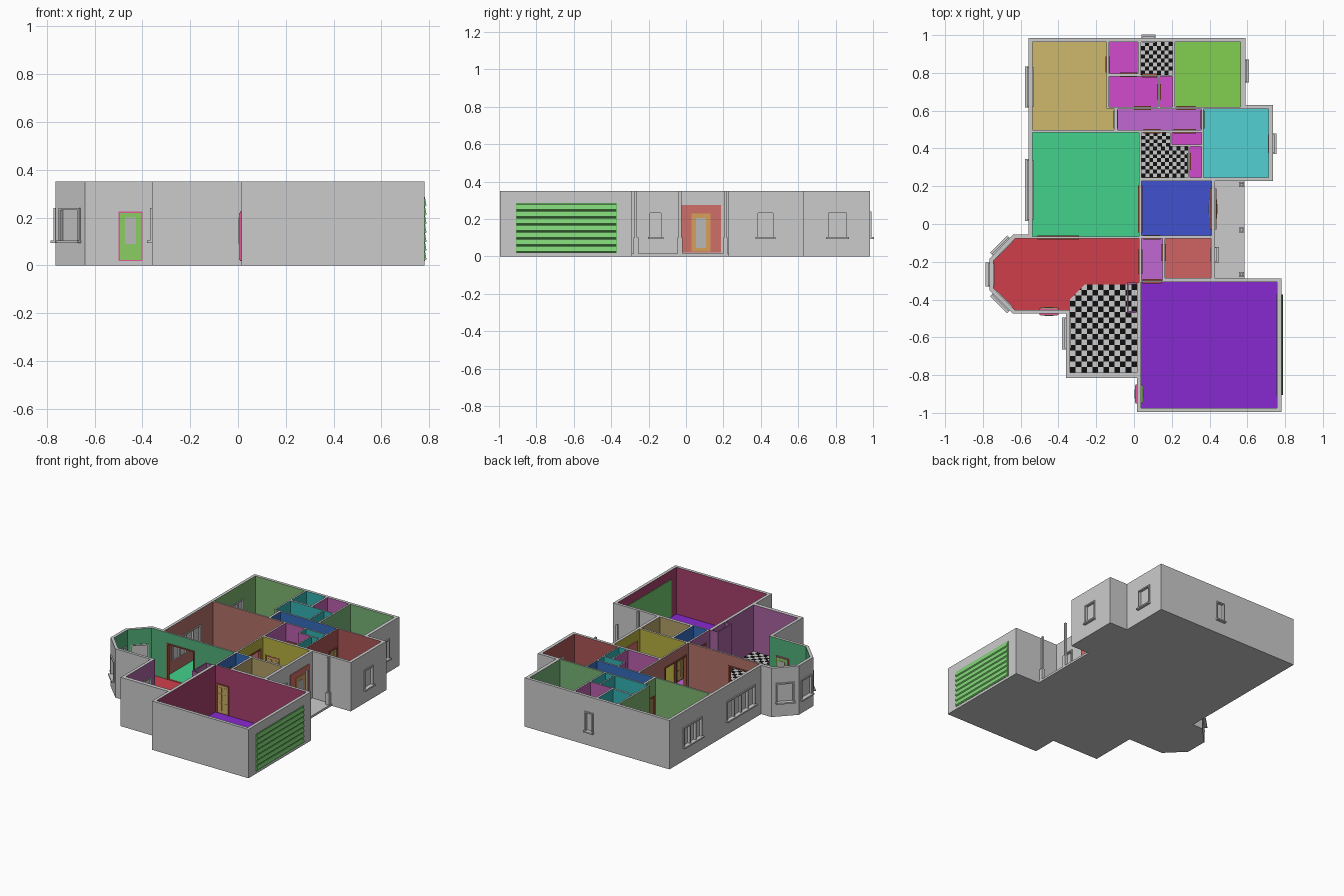
import bpy, bmesh
from math import radians
from mathutils import Matrix, Vector

if "Cube" in bpy.data.objects:
    bpy.data.objects.remove(bpy.data.objects["Cube"])

H, FLOOR = 0.35, 0.015
PALETTE = [None]            # slot 0 is plain grey


def slot(rgb):
    """Palette index of an 8-bit display colour."""
    if rgb is None:
        return 0
    name = "paint_%02x%02x%02x" % rgb
    m = bpy.data.materials.get(name)
    if m is None:
        m = bpy.data.materials.new(name)
        m.diffuse_color = [((c / 255 + 0.055) / 1.055) ** 2.4 for c in rgb] + [1]
        m.use_nodes = True
        m.node_tree.nodes["Principled BSDF"].inputs["Base Color"].default_value = m.diffuse_color
        PALETTE.append(m)
    return PALETTE.index(m)


def finish(name, bm, recalc=True):
    if recalc:
        bmesh.ops.recalc_face_normals(bm, faces=bm.faces[:])
    me = bpy.data.meshes.new(name)
    bm.to_mesh(me)
    bm.free()
    for m in PALETTE:
        me.materials.append(m)
    ob = bpy.data.objects.new(name, me)
    bpy.context.collection.objects.link(ob)
    return ob


def box(bm, b, M=Matrix()):
    x0, x1, y0, y1, z0, z1 = b[:6]
    T = Matrix.Translation(((x0 + x1) / 2, (y0 + y1) / 2, (z0 + z1) / 2))
    S = Matrix.Diagonal((x1 - x0, y1 - y0, z1 - z0, 1))
    vs = bmesh.ops.create_cube(bm, size=1, matrix=M @ T @ S)["verts"]
    for f in {f for v in vs for f in v.link_faces}:
        f.material_index = slot(b[6] if len(b) > 6 else None)


def boxes(name, parts, M=Matrix()):
    bm = bmesh.new()
    for p in parts:
        box(bm, p, M)
    return finish(name, bm)


def prism(bm, pts, z0, z1, floor=None, sides=None):
    lo = [bm.verts.new((x, y, z0)) for x, y in pts]
    hi = [bm.verts.new((x, y, z1)) for x, y in pts]
    bm.faces.new(lo).material_index = slot(floor)
    bm.faces.new(hi)
    for i in range(len(pts)):
        j = (i + 1) % len(pts)
        f = bm.faces.new((lo[i], lo[j], hi[j], hi[i]))
        f.material_index = slot(sides[i] if isinstance(sides, list) else sides)


def rect(x0, x1, y0, y1):
    return [(x0, y0), (x1, y0), (x1, y1), (x0, y1)]


def place(x, y, deg):       # local x along the wall, local -y outward
    return Matrix.Translation((x, y, 0)) @ Matrix.Rotation(radians(deg), 4, 'Z')


# Colours
GREEN, GREEN2, TEAL, MAG, BLUE = (125, 180, 110), (118, 178, 118), (50, 175, 178), (184, 95, 172), (52, 106, 185)
BRICK, ROSE, OLIVE, TAN, MINT = (178, 112, 104), (170, 85, 85), (182, 174, 62), (178, 158, 102), (80, 175, 120)
PLUM, MAROON, PINKF, VIOLETF = (168, 98, 160), (165, 62, 105), (210, 75, 205), (192, 105, 210)
WOOD, LEAF, PINK, LIME, ORANGE = (165, 82, 62), (200, 172, 100), (225, 90, 150), (140, 205, 100), (215, 160, 90)

# Rooms: outline, floor colour, wall colour
ROOMS = [
    ([(-.537, .963), (-.145, .963), (-.145, .612), (-.105, .612), (-.105, .497), (-.537, .497)], (205, 185, 108), GREEN),
    (rect(-.133, .022, .797, .963), PINKF, TEAL),
    (rect(.036, .205, .79, .963), (235, 235, 235), MAG),
    (rect(.217, .565, .62, .963), (130, 208, 80), GREEN2),
    (rect(-.133, .127, .62, .782), PINKF, TEAL),
    (rect(.137, .205, .62, .78), PINKF, TEAL),
    (rect(-.088, .357, .497, .608), VIOLETF, BLUE),
    (rect(-.537, .027, -.065, .485), (67, 209, 140), BRICK),
    ([(.04, .247), (.287, .247), (.287, .41), (.19, .41), (.19, .485), (.04, .485)], (235, 235, 235), MAG),
    (rect(.2, .357, .42, .485), PINKF, TEAL),
    (rect(.297, .357, .247, .41), PINKF, TEAL),
    (rect(.367, .712, .247, .608), (82, 208, 210), ROSE),
    (rect(.039, .41, -.062, .228), (65, 82, 208), OLIVE),
    (rect(.04, .15, -.298, -.078), VIOLETF, BLUE),
    (rect(.165, .408, -.286, -.078), (208, 98, 100), TAN),
    (rect(.037, .758, -.973, -.308), (135, 42, 208), MAROON),
    ([(.027, -.078), (-.63, -.078), (-.743, -.193), (-.743, -.342), (-.632, -.455), (-.338, -.455),
      (-.338, -.787), (.015, -.787), (.015, -.31), (.027, -.31)], (208, 62, 74), [MINT] * 5 + [PLUM] * 5),
]

# Windows on the outer wall face: x, y, angle, width, panes
WINDOWS = [(-.558, .725, -90, .21, 3), (-.558, .18, -90, .32, 4), (-.765, -.268, -90, .12, 1),
           (-.703, -.413, -45, .12, 1), (-.703, -.12, -135, .12, 1), (-.36, -.58, -90, .16, 2),
           (.43, -.163, 90, .075, 1), (.735, .425, 90, .1, 1), (.59, .81, 90, .115, 1), (.078, .984, 180, .066, 1)]

# Interior doorways at wall centre: x, y, angle, width, has a leaf
DOORS = [(-.139, .845, 90, .085, 1), (-.03, .79, 0, .09, 1), (.082, .786, 0, .08, 1), (.275, .614, 0, .1, 1),
         (.045, .614, 0, .09, 1), (.132, .7, 90, .08, 1), (-.0965, .553, 90, .095, 1), (.362, .553, 90, .095, 1),
         (.268, .491, 0, .12, 1), (.095, .491, 0, .09, 1), (.292, .33, 90, .09, 1), (.115, .2375, 0, .12, 1),
         (.033, .08, 90, .25, 0), (.095, -.07, 0, .09, 0), (.1575, -.15, 90, .09, 1), (.0335, -.2, 90, .13, 0),
         (-.4, -.0715, 0, .22, 0), (.095, -.303, 0, .1, 1)]
DOOR_TOP = {0: .275, 1: .225}

# Wall shell: outline block, then hollow out rooms and openings
bm = bmesh.new()
prism(bm, [(-.558, .984), (.59, .984), (.59, .63), (.735, .63), (.735, .2275), (.43, .2275), (.43, -.288),
           (.78, -.288), (.78, -.995), (.015, -.995), (.015, -.815), (-.36, -.815), (-.36, -.475), (-.64, -.475),
           (-.765, -.35), (-.765, -.185), (-.64, -.055), (-.558, -.055)], 0, H)
rooms = bmesh.new()
for pts, floor, paint in ROOMS:
    prism(rooms, pts, FLOOR, H + .1, floor, paint)
holes = bmesh.new()
for x, y, a, w, n in WINDOWS:
    box(holes, (-w / 2, w / 2, -.03, .04, .1, .24), place(x, y, a))
for x, y, a, w, leaf in DOORS:
    box(holes, (-w / 2, w / 2, -.015, .015, .018, DOOR_TOP[leaf], WOOD), place(x, y, a))
cutters = [finish("room_cutter", rooms), finish("opening_cutter", holes)]
shell = finish("walls_and_floor", bm)
bpy.context.view_layer.objects.active = shell
for c in cutters:
    mod = shell.modifiers.new("cut", 'BOOLEAN')
    mod.operation, mod.solver, mod.object = 'DIFFERENCE', 'EXACT', c
    mod.material_mode = 'INDEX'
    bpy.ops.object.modifier_apply(modifier=mod.name)
for c in cutters:
    bpy.data.objects.remove(c)

# Windows: frame, mullions, projecting sill and glass
for x, y, a, w, n in WINDOWS:
    h, t, z0, z1 = w / 2, .009, .1, .24
    parts = [(-h, h, .01, .013, z0, z1), (-h - .004, h + .004, -.02, .012, z0 - .006, z0 + .004),
             (-h, h, -.008, .026, z1 - t, z1)]
    for i in range(n + 1):
        cx = -h + t / 2 + (w - t) * i / n
        parts.append((cx - t / 2, cx + t / 2, -.008, .026, z0, z1))
    boxes("window", parts, place(x, y, a))

# Interior door frames and panelled leaves
for x, y, a, w, leaf in DOORS:
    h, t, d, top = w / 2, .009, .011, DOOR_TOP[leaf]
    parts = [(-h, -h + t, -d, d, .016, top, WOOD), (h - t, h, -d, d, .016, top, WOOD),
             (-h, h, -d, d, top - t, top, WOOD)]
    if leaf:
        parts.append((-h + t, h - t, -.004, .004, .018, top - t, LEAF))
        for s in (-1, 1):
            for z0, z1 in ((.035, .09), (.1, .155), (.165, .2)):
                cx, pw = s * (h - t) / 2, (h - t) * .3
                parts.append((cx - pw, cx + pw, -.006, .006, z0, z1, LEAF))
    boxes("interior_door", parts, place(x, y, a))


# Exterior doors: surround, leaf and glazed light
def outer_door(name, x, y, a, surround, leaf, glass, c1, c2):
    parts = []
    for (x0, x1, z0, z1), d, c in ((surround, .006, c1), (leaf, .01, c2), (glass, .013, (185, 185, 185))):
        parts.append((x0, x1, -d, .022 + d, z0, z1, c))
    boxes(name, parts, place(x, y, a))


outer_door("front_entry_door", .43, .08, 90, (-.108, .108, .02, .275), (-.05, .05, .025, .23),
           (-.026, .026, .045, .205), (208, 110, 105), ORANGE)
outer_door("dining_door", -.45, -.475, 0, (-.05, .05, .018, .225), (-.045, .045, .022, .22),
           (-.024, .024, .09, .2), PINK, LIME)
outer_door("garage_side_door", .015, -.9, -90, (-.05, .05, .018, .225), (-.045, .045, .022, .22),
           (-.024, .024, .09, .2), PINK, LIME)

# Garage door: stacked slanted slats
bm = bmesh.new()
y0, y1, n = -.91, -.37, 7
box(bm, (.754, .782, y0, y1, .018, .285, (115, 200, 110)))
step = .262 / n
for i in range(n):
    z = .02 + i * step
    ends = [[bm.verts.new((px, y, pz)) for px, pz in ((.781, z), (.789, z + .006), (.784, z + step - .004), (.781, z + step - .002))]
            for y in (y0 + .004, y1 - .004)]
    faces = [bm.faces.new(e) for e in ends]
    faces += [bm.faces.new((ends[0][k], ends[0][(k + 1) % 4], ends[1][(k + 1) % 4], ends[1][k])) for k in range(4)]
    for f in faces:
        f.material_index = slot((130, 215, 120))
finish("garage_door", bm)

# Pantry enclosure in the kitchen corner
boxes("pantry_walls", [(-.037, -.028, -.47, -.31, FLOOR, H, PLUM), (-.028, .0145, -.47, -.461, FLOOR, H, PLUM),
                       (-.028, .0145, -.319, -.31, FLOOR, H, PLUM)])

# Porch slab and posts with thicker bases
boxes("porch_slab", [(.43, .585, -.288, .2275, 0, FLOOR)])
for y in (.21, -.032, -.268):
    boxes("porch_post", [(.556, .582, y - .013, y + .013, FLOOR, .1), (.562, .576, y - .007, y + .007, .1, H)])


# Checkered floor tiles
def tiles(name, x0, x1, y0, y1, nx, ny, corner=None):
    bm = bmesh.new()
    dx, dy, z = (x1 - x0) / nx, (y1 - y0) / ny, FLOOR + .0012
    dark, light = slot((14, 14, 14)), slot((235, 235, 235))
    for i in range(nx):
        for j in range(ny):
            x, y = x0 + i * dx, y0 + j * dy
            f = bm.faces.new([bm.verts.new((px, py, z)) for px, py in rect(x, x + dx, y, y + dy)])
            f.material_index = (dark, light)[(i + j) % 2]
    if corner:              # trim the diagonal corner
        bmesh.ops.bisect_plane(bm, geom=bm.verts[:] + bm.edges[:] + bm.faces[:], plane_co=Vector(corner),
                               plane_no=Vector((-1, 1, 0)), clear_outer=True)
    finish(name, bm, False)


tiles("kitchen_tiles", -.338, .015, -.787, -.32, 12, 16, (-.26, -.32, 0))
tiles("rear_bath_tiles", .036, .205, .79, .963, 8, 8)
tiles("middle_bath_tiles", .04, .287, .247, .41, 12, 8)
tiles("middle_bath_alcove_tiles", .04, .19, .41, .485, 7, 4)
